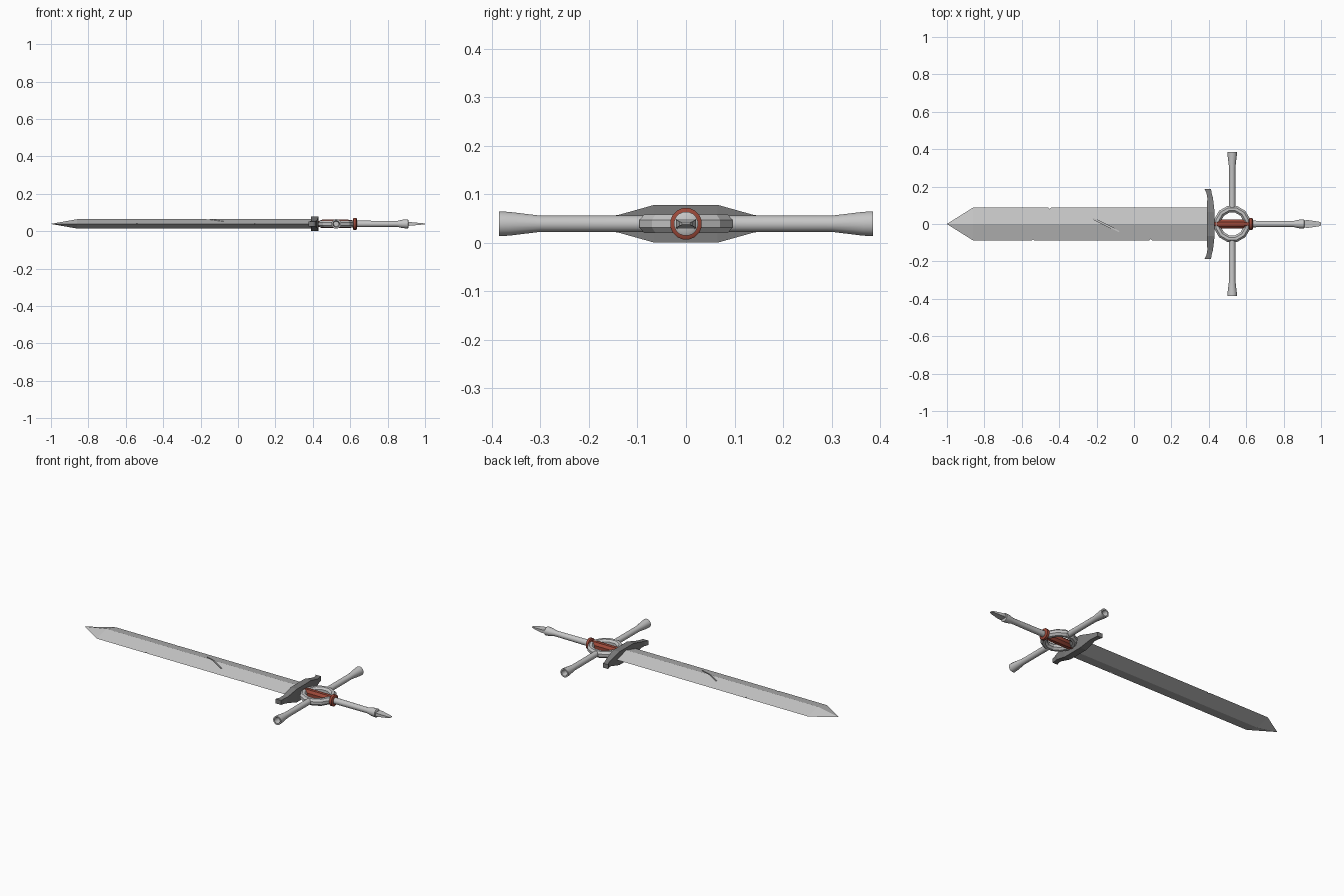
import bpy, bmesh, math
from mathutils import Matrix, Vector

if "Cube" in bpy.data.objects:
    bpy.data.objects.remove(bpy.data.objects["Cube"])

CZ = 0.039          # height of the sword's centre plane
RX = 0.525          # centre of the hilt ring along x


def material(name, rgb):
    m = bpy.data.materials.new(name)
    m.diffuse_color = (*rgb, 1)
    m.use_nodes = True
    m.node_tree.nodes["Principled BSDF"].inputs["Base Color"].default_value = m.diffuse_color
    return m


steel = material("pale steel", (0.56, 0.56, 0.56))
dark = material("dark iron", (0.2, 0.2, 0.2))
red = material("red leather", (0.33, 0.065, 0.04))


def loft(name, rings, mat, closed=False, smooth=False):
    """Skin a list of equal-sized point rings; cap the ends unless closed."""
    bm = bmesh.new()
    vs = [[bm.verts.new(p) for p in r] for r in rings]
    n = len(vs[0])
    for i in range(len(vs) if closed else len(vs) - 1):
        a, b = vs[i], vs[(i + 1) % len(vs)]
        for j in range(n):
            k = (j + 1) % n
            bm.faces.new((a[j], a[k], b[k], b[j]))
    if not closed:
        bm.faces.new(vs[0])
        bm.faces.new(vs[-1])
    bmesh.ops.recalc_face_normals(bm, faces=bm.faces)
    me = bpy.data.meshes.new(name)
    bm.to_mesh(me)
    bm.free()
    ob = bpy.data.objects.new(name, me)
    bpy.context.collection.objects.link(ob)
    me.materials.append(mat)
    bpy.ops.object.select_all(action='DESELECT')
    ob.select_set(True)
    bpy.context.view_layer.objects.active = ob
    if smooth:
        bpy.ops.object.shade_smooth_by_angle(angle=math.radians(35))
    return ob


def lathe(name, profile, mat, axis='x', sign=1, sides=16):
    """Turn (distance, radius) pairs around the x axis, or the y axis through the ring."""
    rings = []
    for t, r in profile:
        ring = []
        for k in range(sides):
            a = math.tau * (k + 0.5) / sides
            u, w = r * math.cos(a), CZ + r * math.sin(a)
            ring.append((t, u, w) if axis == 'x' else (RX + u, sign * t, w))
        rings.append(ring)
    return loft(name, rings, mat, smooth=True)


def box_ring(x0, x1, y0, y1, h, along):
    """Rectangular section, of half height h, across x or y."""
    if along == 'x':
        return [(x0, y0, CZ - h), (x0, y1, CZ - h), (x0, y1, CZ + h), (x0, y0, CZ + h)]
    return [(x0, y0, CZ - h), (x1, y0, CZ - h), (x1, y0, CZ + h), (x0, y0, CZ + h)]


# blade with a diamond section
blade = loft("blade", [[(x, -w, CZ), (x, 0, CZ + h), (x, w, CZ), (x, 0, CZ - h)]
                       for x, w, h in ((-1, 0.0005, 0.0003), (-0.86, 0.088, 0.025),
                                       (0.405, 0.088, 0.025))], steel)

# battle damage: one gash on the top face and three edge nicks
bm = bmesh.new()
cuts = [((-0.15, -0.005, CZ + 0.025), math.atan2(-0.07, 0.14), (0.158, 0.007, 0.03))]
cuts += [((x, y, CZ), math.pi / 4, (0.012, 0.012, 0.06))
         for x, y in ((-0.45, 0.089), (-0.54, -0.089), (0.09, -0.089))]
for loc, ang, size in cuts:
    bmesh.ops.create_cube(bm, size=1, matrix=Matrix.Translation(loc)
                          @ Matrix.Rotation(ang, 4, 'Z')
                          @ Matrix.Diagonal((*size, 1)))
me = bpy.data.meshes.new("damage_cutter")
bm.to_mesh(me)
bm.free()
me.materials.append(steel)
cutter = bpy.data.objects.new("damage_cutter", me)
bpy.context.collection.objects.link(cutter)
cutter.hide_render = True
mod = blade.modifiers.new("damage", 'BOOLEAN')
mod.operation, mod.solver, mod.object = 'DIFFERENCE', 'EXACT', cutter
bpy.ops.object.modifier_apply(modifier=mod.name)
bpy.data.objects.remove(cutter)

# crescent guard swept toward the blade
half = [(0.065, 0.390, 0.431, 0.039), (0.14, 0.392, 0.422, 0.018),
        (0.165, 0.388, 0.415, 0.015), (0.187, 0.377, 0.412, 0.013)]
stations = [(-y, a, b, h) for y, a, b, h in reversed(half)] + half
loft("guard", [box_ring(a, b, y, y, h, 'y') for y, a, b, h in stations], dark)

# faceted hilt ring
ring_sections = []
for i in range(12):
    a = math.tau * (i + 0.5) / 12
    ring_sections.append([(RX + (0.081 + 0.02 * math.cos(b)) * math.cos(a),
                           (0.081 + 0.02 * math.cos(b)) * math.sin(a),
                           CZ + 0.021 * math.sin(b))
                          for b in (math.tau * (k + 0.5) / 8 for k in range(8))])
loft("hilt_ring", ring_sections, steel, closed=True)

# flared side bars with hollow ends
for side, s in (("left", -1), ("right", 1)):
    lathe("cross_bar_" + side, [(0.085, 0.017), (0.30, 0.017), (0.365, 0.025), (0.385, 0.026),
                                (0.385, 0.018), (0.35, 0.014)], steel, 'y', s)

# red core inside the ring, and its collar
lathe("red_core", [(0.425, 0.014), (0.45, 0.025), (0.585, 0.025), (0.618, 0.02)], red, sides=8)
lathe("red_collar", [(0.615, 0.028), (0.618, 0.033), (0.632, 0.033), (0.635, 0.028)], red)

# grip with flared end
lathe("grip", [(0.62, 0.018), (0.85, 0.016), (0.88, 0.023), (0.908, 0.025), (0.912, 0.018)], steel)

# flat chisel-shaped pommel tip
loft("pommel_tip", [box_ring(x, x, -w, w, h, 'x') for x, w, h in
                    ((0.90, 0.018, 0.011), (0.93, 0.021, 0.009),
                     (0.985, 0.013, 0.004), (1.0, 0.008, 0.002))], steel)
